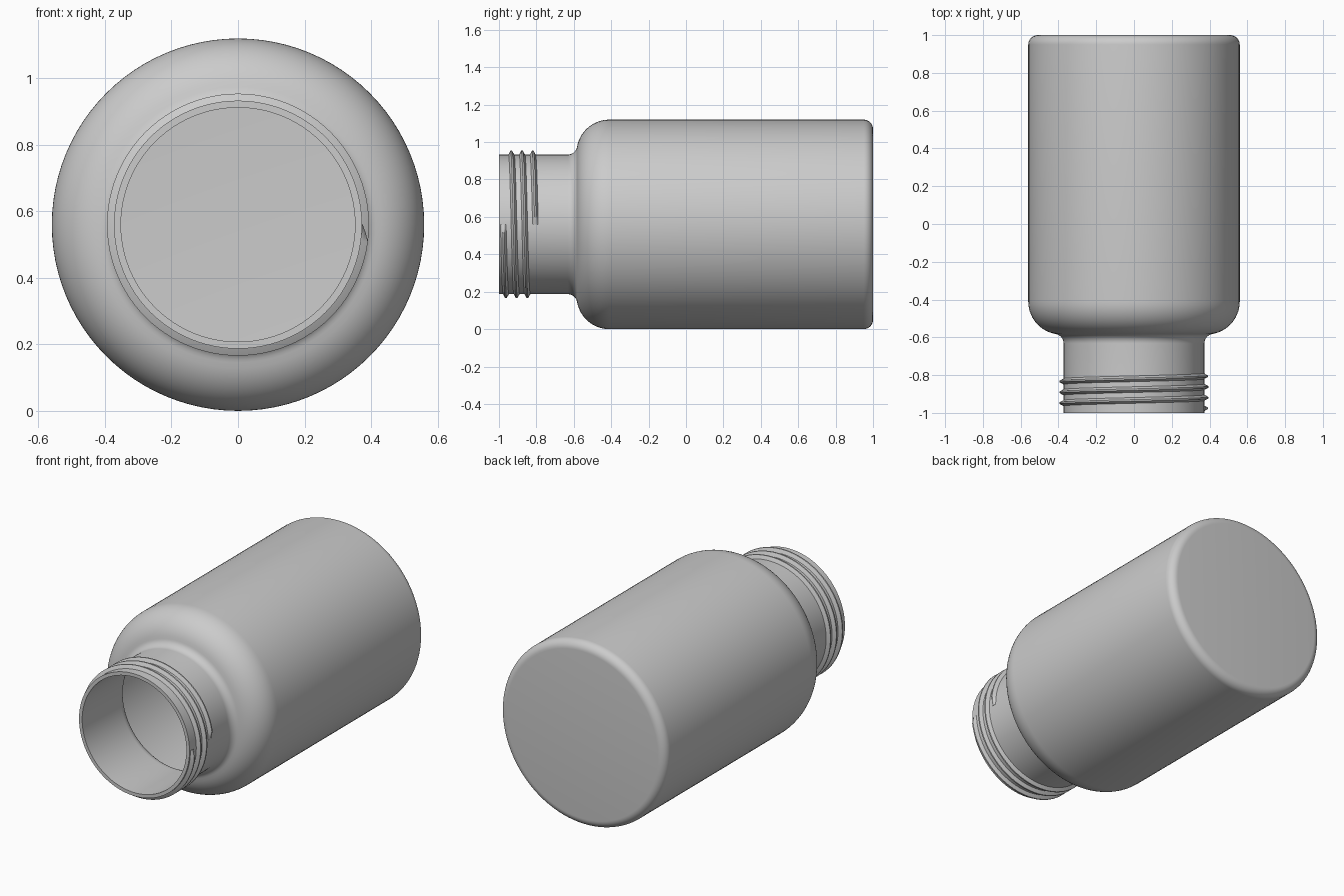
import bpy, bmesh, math

if "Cube" in bpy.data.objects:
    bpy.data.objects.remove(bpy.data.objects["Cube"])

CZ = 0.56        # height of the bottle axis
SEG = 96
WALL = 0.021
NECK_R = 0.373

grey = bpy.data.materials.new("plain grey")
grey.diffuse_color = (0.6, 0.6, 0.6, 1)
grey.use_nodes = True
grey.node_tree.nodes["Principled BSDF"].inputs["Base Color"].default_value = grey.diffuse_color


def finish(name, bm):
    bmesh.ops.recalc_face_normals(bm, faces=bm.faces[:])
    me = bpy.data.meshes.new(name)
    bm.to_mesh(me)
    bm.free()
    ob = bpy.data.objects.new(name, me)
    bpy.context.collection.objects.link(ob)
    me.materials.append(grey)
    bpy.context.view_layer.objects.active = ob
    ob.select_set(True)
    bpy.ops.object.shade_smooth_by_angle(angle=math.radians(35))
    ob.select_set(False)
    return ob


def arc(cr, cy, rad, a0, a1, n):
    """Arc points (radius, y); angle 0 points outward, 90 towards the base."""
    out = []
    for i in range(n + 1):
        a = math.radians(a0 + (a1 - a0) * i / n)
        out.append((cr + rad * math.cos(a), cy + rad * math.sin(a)))
    return out


def shell(t):
    """Bottle profile, offset inward by t."""
    tilt = 9.7
    return ([(NECK_R - t, -1.0)]
            + arc(0.423, -0.632, 0.05 + t, 180, 90 + tilt, 8)      # neck fillet
            + arc(0.385, -0.41, 0.175 - t, -90 + tilt, 0, 14)[1:]  # shoulder
            + arc(0.51, 0.95, 0.05 - t, 0, 90, 8))                 # base edge


def ring(bm, r, y):
    return [bm.verts.new((r * math.cos(2 * math.pi * i / SEG), y,
                          CZ + r * math.sin(2 * math.pi * i / SEG))) for i in range(SEG)]


# Bottle: outer skin from base to rim, then inner skin back down
bm = bmesh.new()
profile = shell(0)[::-1] + shell(WALL)
rings = [ring(bm, r, y) for r, y in profile]
for a, b in zip(rings, rings[1:]):
    for i in range(SEG):
        j = (i + 1) % SEG
        bm.faces.new((a[i], a[j], b[j], b[i]))
bm.faces.new(rings[0])
bm.faces.new(rings[-1])
finish("bottle", bm)

# Screw thread: ridge swept along a three-turn helix, tapered at both ends
bm = bmesh.new()
TURNS, PITCH, TAPER = 3, 0.0573, 0.14
section = [(-0.017, -0.004), (-0.014, 0.003), (-0.004, 0.021),
           (0.004, 0.021), (0.014, 0.003), (0.017, -0.004)]
steps = TURNS * SEG
prev = None
for k in range(steps + 1):
    a = 2 * math.pi * k / SEG
    end = min(a, 2 * math.pi * TURNS - a)
    s = min(1, 0.1 + end / TAPER)
    y0 = -0.805 - PITCH * k / SEG
    cur = []
    for dy, h in section:
        r = NECK_R + (h * s if h > 0 else h)
        cur.append(bm.verts.new((r * math.cos(a), y0 + dy, CZ + r * math.sin(a))))
    if prev:
        for i in range(len(cur)):
            j = (i + 1) % len(cur)
            bm.faces.new((prev[i], prev[j], cur[j], cur[i]))
    else:
        bm.faces.new(cur)
    prev = cur
bm.faces.new(prev)
finish("screw_thread", bm)
